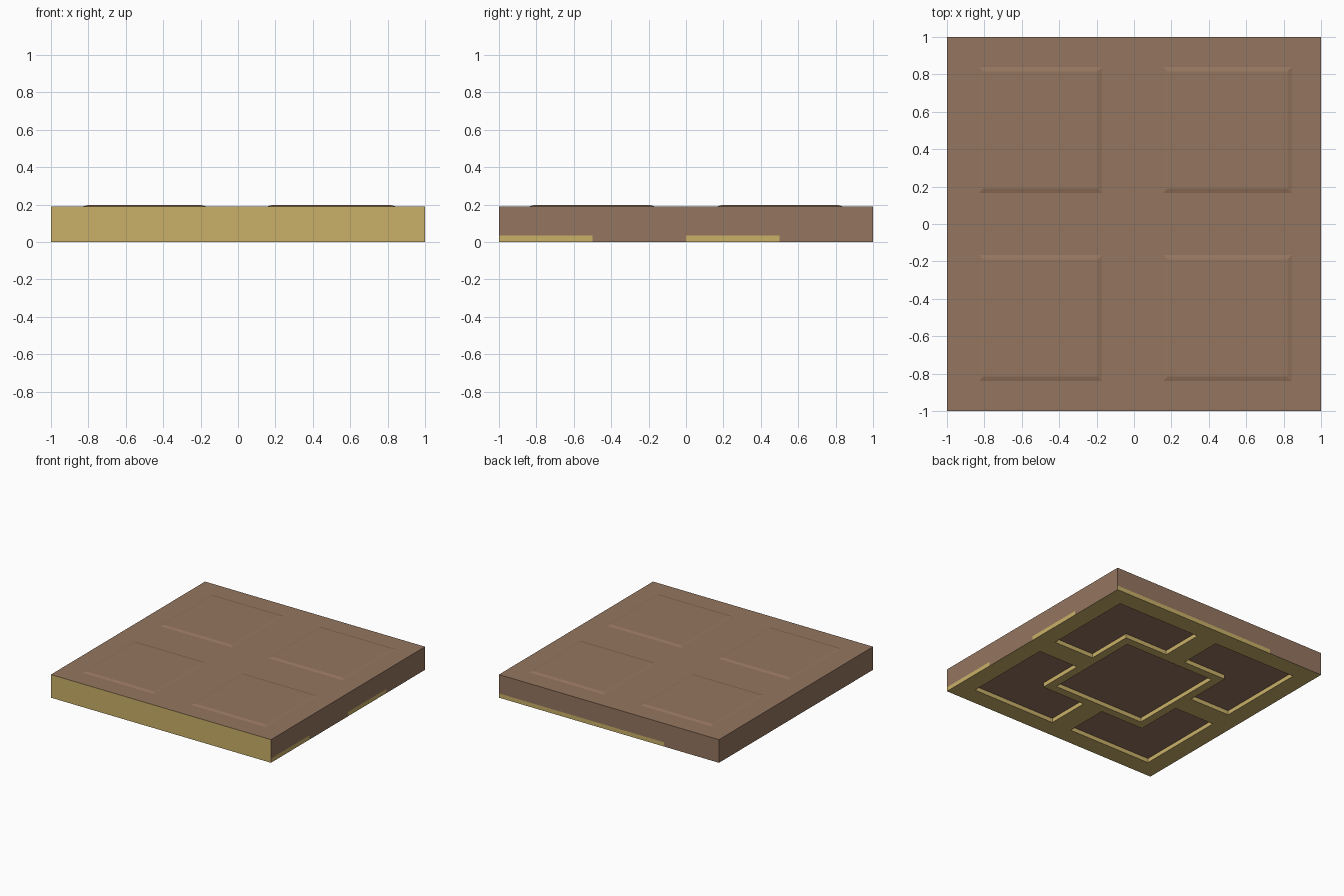
import bpy, bmesh

if "Cube" in bpy.data.objects:
    bpy.data.objects.remove(bpy.data.objects["Cube"])

BASE, TOP, PANEL_TOP = 0.035, 0.19, 0.197


def material(name, color):
    m = bpy.data.materials.new(name)
    m.diffuse_color = (*color, 1)
    m.use_nodes = True
    m.node_tree.nodes["Principled BSDF"].inputs["Base Color"].default_value = m.diffuse_color
    return m


BROWN = material("brown", (0.30, 0.18, 0.115))
GOLD = material("gold", (0.59, 0.435, 0.14))


def finish(bm, name):
    bmesh.ops.recalc_face_normals(bm, faces=bm.faces[:])
    mesh = bpy.data.meshes.new(name)
    bm.to_mesh(mesh)
    bm.free()
    mesh.materials.append(BROWN)
    mesh.materials.append(GOLD)
    ob = bpy.data.objects.new(name, mesh)
    bpy.context.collection.objects.link(ob)
    return ob


def frustum(name, x0, x1, y0, y1, z0, z1, inset=0.0):
    bm = bmesh.new()
    rings = []
    for z, i in ((z0, 0), (z1, inset)):
        pts = ((x0 + i, y0 + i), (x1 - i, y0 + i), (x1 - i, y1 - i), (x0 + i, y1 - i))
        rings.append([bm.verts.new((x, y, z)) for x, y in pts])
    low, high = rings
    bm.faces.new(low[::-1])
    bm.faces.new(high)
    for k in range(4):
        n = (k + 1) % 4
        bm.faces.new((low[k], low[n], high[n], high[k]))
    return finish(bm, name)


# main slab, front face gold
slab = frustum("tile_slab", -1, 1, -1, 1, BASE, TOP)
for p in slab.data.polygons:
    if p.normal.y < -0.9:
        p.material_index = 1

# four shallow raised panels on top
for side, x0, x1 in (("left", -0.83, -0.17), ("right", 0.155, 0.845)):
    frustum(f"top_panel_back_{side}", x0, x1, -x0 if side == "x" else 0.165, 0.84, TOP, PANEL_TOP, 0.025)
    frustum(f"top_panel_front_{side}", x0, x1, -0.84, -0.165, TOP, PANEL_TOP, 0.025)

# underside frame: outer square with one square and four L-shaped openings
bm = bmesh.new()
edges = []


def loop(pts):
    vs = [bm.verts.new((x, y, 0)) for x, y in pts]
    for k in range(len(vs)):
        edges.append(bm.edges.new((vs[k - 1], vs[k])))


steps = (-1, -0.5, 0, 0.5)
loop([(t, -1) for t in steps] + [(1, t) for t in steps]
     + [(-t, 1) for t in steps] + [(-1, -t) for t in steps])
c, o, e, i = 0.415, 0.85, 0.09, 0.485
loop([(-c, -c), (c, -c), (c, c), (-c, c)])
for sx in (-1, 1):
    for sy in (-1, 1):
        loop([(sx * x, sy * y) for x, y in
              ((e, i), (e, o), (o, o), (o, e), (i, e), (i, i))])
bmesh.ops.triangle_fill(bm, edges=edges, use_beauty=True)
ext = bmesh.ops.extrude_face_region(bm, geom=bm.faces[:], use_keep_orig=True)
up = [g for g in ext["geom"] if isinstance(g, bmesh.types.BMVert)]
bmesh.ops.translate(bm, verts=up, vec=(0, 0, BASE))
frame = finish(bm, "underside_frame")

# gold frame with brown stretches along its outer rim
for p in frame.data.polygons:
    x, y, _ = p.center
    brown = (x < -0.999 or (y > 0.999 and x < -0.5)
             or (x > 0.999 and (-0.5 < y < 0 or y > 0.5)))
    p.material_index = 0 if brown else 1
